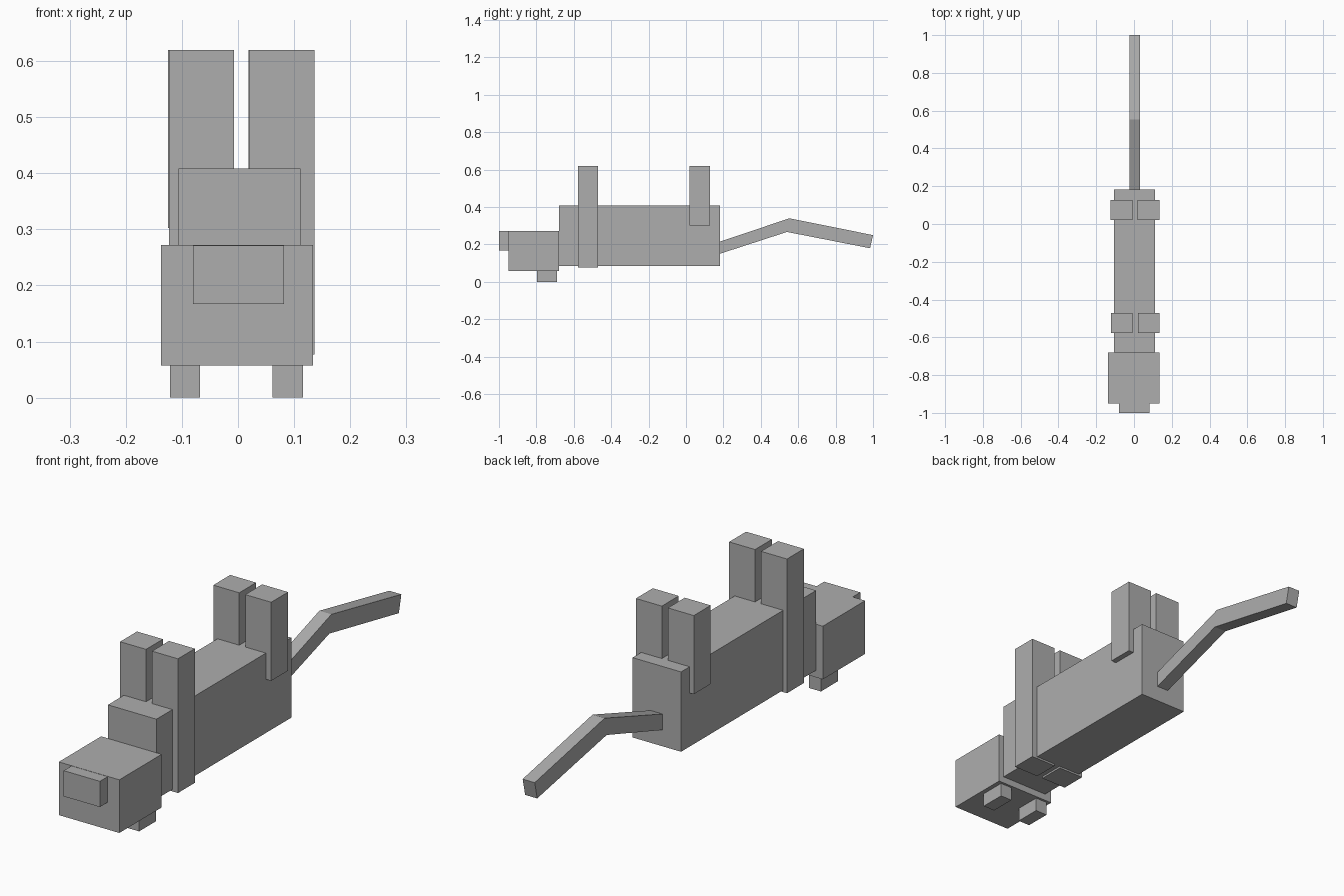
import bpy
import bmesh

if "Cube" in bpy.data.objects:
    bpy.data.objects.remove(bpy.data.objects["Cube"], do_unlink=True)

grey = bpy.data.materials.new("plain grey")
grey.use_nodes = True
colour = (0.42, 0.42, 0.42, 1)
grey.diffuse_color = colour
for node in grey.node_tree.nodes:
    if node.type == 'BSDF_PRINCIPLED':
        node.inputs["Base Color"].default_value = colour


def extrude_profile(name, x, profile):
    """Sweep a side outline of (y, z) points across the x range."""
    bm = bmesh.new()
    face = bm.faces.new([bm.verts.new((x[0], y, z)) for y, z in profile])
    swept = bmesh.ops.extrude_face_region(bm, geom=[face])
    verts = [v for v in swept["geom"] if isinstance(v, bmesh.types.BMVert)]
    bmesh.ops.translate(bm, verts=verts, vec=(x[1] - x[0], 0, 0))
    bmesh.ops.recalc_face_normals(bm, faces=bm.faces)
    mesh = bpy.data.meshes.new(name)
    bm.to_mesh(mesh)
    bm.free()
    mesh.materials.append(grey)
    obj = bpy.data.objects.new(name, mesh)
    bpy.context.collection.objects.link(obj)
    return obj


def box(name, x, y, z):
    return extrude_profile(name, x, [(y[0], z[0]), (y[1], z[0]), (y[1], z[1]), (y[0], z[1])])


def pair(name, centre, offset, width, y, z):
    """Matching left and right boxes about a slightly shifted centre."""
    for side, sign in (("left", 1), ("right", -1)):
        mid = centre + sign * offset
        box(f"{side}_{name}", (mid - width / 2, mid + width / 2), y, z)


# Trunk and head
box("body", (-0.106, 0.111), (-0.68, 0.183), (0.085, 0.408))
box("head", (-0.137, 0.134), (-0.95, -0.679), (0.057, 0.272))
box("snout", (-0.08, 0.082), (-1.0, -0.945), (0.167, 0.271))

# Ears below the head, legs raised above the body
pair("ear", -0.003, 0.0915, 0.054, (-0.797, -0.689), (0, 0.06))
pair("front_leg", 0.0065, 0.0715, 0.116, (-0.578, -0.47), (0.077, 0.62))
pair("back_leg", 0.005, 0.0715, 0.116, (0.02, 0.128), (0.302, 0.62))

# Bent tail
extrude_profile("tail", (-0.023, 0.031), [
    (0.18, 0.15), (0.16, 0.208), (0.553, 0.34),
    (1.0, 0.25), (0.984, 0.18), (0.54, 0.267)])
